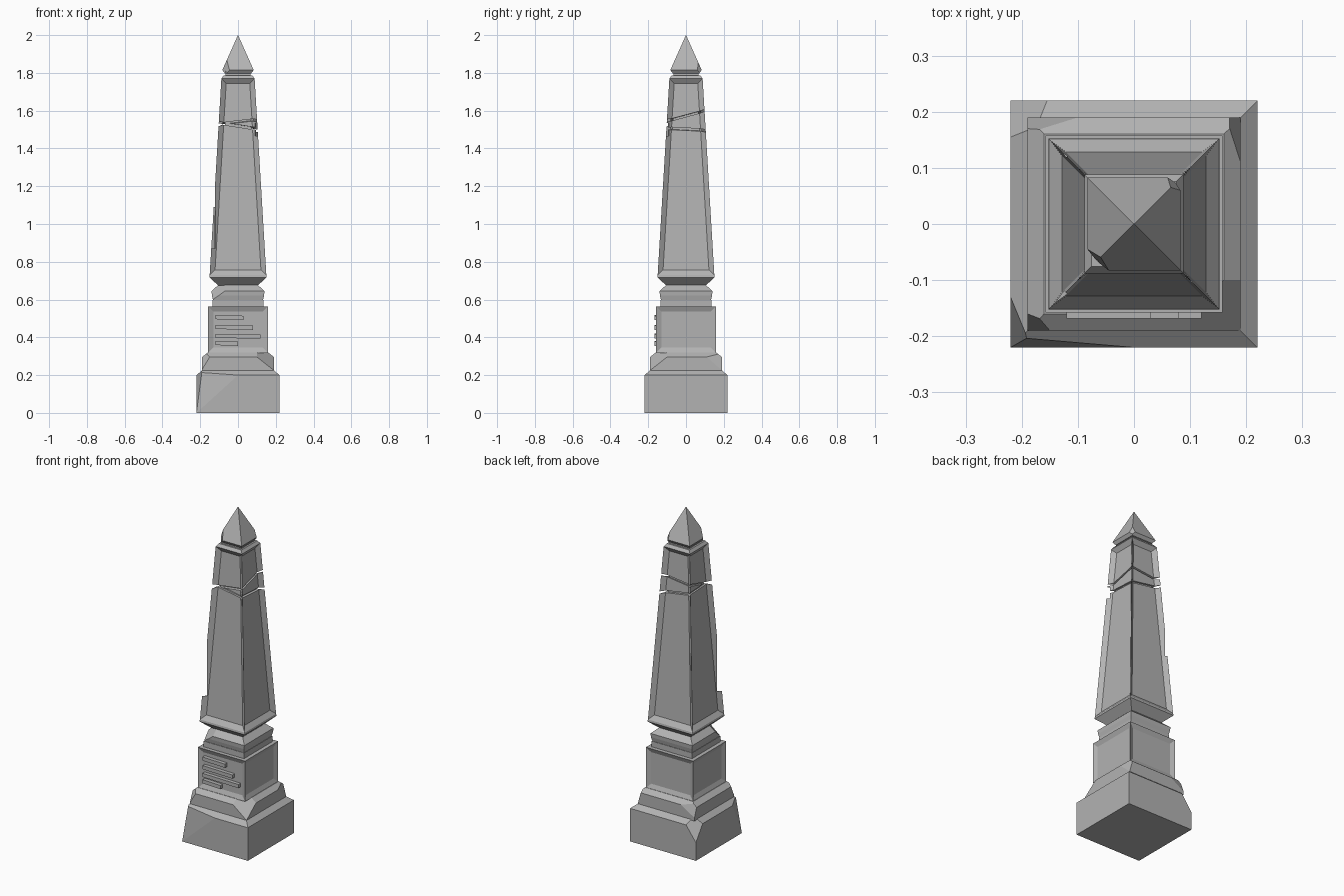
import bpy, bmesh
from math import radians
from mathutils import Vector, Matrix

if "Cube" in bpy.data.objects:
    bpy.data.objects.remove(bpy.data.objects["Cube"], do_unlink=True)

stone = bpy.data.materials.new("grey stone")
stone.use_nodes = True
GREY = (0.45, 0.45, 0.45, 1)
stone.diffuse_color = GREY
stone.node_tree.nodes["Principled BSDF"].inputs["Base Color"].default_value = GREY


def finish(bm, name):
    bmesh.ops.recalc_face_normals(bm, faces=bm.faces)
    mesh = bpy.data.meshes.new(name)
    bm.to_mesh(mesh)
    bm.free()
    mesh.materials.append(stone)
    ob = bpy.data.objects.new(name, mesh)
    bpy.context.scene.collection.objects.link(ob)
    return ob


def chip(bm, a, b, c):
    """Slice off everything outside the plane through three points."""
    a, b, c = Vector(a), Vector(b), Vector(c)
    n = (b - a).cross(c - a).normalized()
    if n.x * a.x + n.y * a.y < 0:
        n = -n
    bmesh.ops.bisect_plane(bm, geom=bm.verts[:] + bm.edges[:] + bm.faces[:],
                           plane_co=a, plane_no=n, clear_outer=True)
    bmesh.ops.holes_fill(bm, edges=[e for e in bm.edges if e.is_boundary])


def stack(name, rings, chips=(), panel=None):
    """Square tower from (height, half width) rings, with chips and sunk panels."""
    bm = bmesh.new()
    loops = []
    for z, w in rings:
        loops.append([bm.verts.new((sx * w, sy * w, z))
                      for sx, sy in ((-1, -1), (1, -1), (1, 1), (-1, 1))])
    for lo, hi in zip(loops, loops[1:]):
        for i in range(4):
            j = (i + 1) % 4
            bm.faces.new((lo[i], lo[j], hi[j], hi[i]))
    bm.faces.new(loops[0][::-1])
    bm.faces.new(loops[-1])
    bm.normal_update()
    for points in chips:
        chip(bm, *points)
    if panel:
        border, depth = panel
        tall = max(f.calc_area() for f in bm.faces if abs(f.normal.z) < 0.3)
        sides = [f for f in bm.faces if abs(f.normal.z) < 0.3 and f.calc_area() > tall * 0.9]
        bmesh.ops.inset_individual(bm, faces=sides, thickness=border, use_even_offset=True)
        for f in sides:
            shift = Vector((f.normal.x, f.normal.y, 0)).normalized() * -depth
            bmesh.ops.translate(bm, verts=f.verts, vec=shift)
    return finish(bm, name)


def carve(target, name, centre, size, rot):
    """Cut a turned box out of the target."""
    bm = bmesh.new()
    bmesh.ops.create_cube(bm, size=1)
    turn = Matrix.Identity(4)
    for axis, angle in zip("XYZ", rot):
        turn = Matrix.Rotation(radians(angle), 4, axis) @ turn
    bm.transform(Matrix.Translation(centre) @ turn @ Matrix.Diagonal((*size, 1)))
    cutter = finish(bm, name)
    cutter.hide_render = True
    cutter.hide_viewport = True
    mod = target.modifiers.new(name, "BOOLEAN")
    mod.operation, mod.solver, mod.object = "DIFFERENCE", "EXACT", cutter


# Stepped foot with broken corners
stack("base_block", [(0, 0.22), (0.2, 0.22), (0.225, 0.19)], [
    ((-0.22, -0.22, 0), (0, -0.22, 0.2), (-0.19, -0.205, 0.2)),
    ((-0.22, -0.22, 0), (-0.22, -0.13, 0.2), (-0.195, -0.2, 0.2)),
    ((-0.22, 0.155, 0.2), (-0.155, 0.22, 0.2), (-0.22, 0.22, 0.11)),
])
stack("plinth", [(0.22, 0.19), (0.296, 0.19), (0.32, 0.16)], [
    ((0.19, -0.1, 0.296), (0.1, -0.19, 0.296), (0.19, -0.19, 0.225)),
    ((0.19, 0.11, 0.296), (0.17, 0.19, 0.296), (0.19, 0.19, 0.225)),
    ((-0.19, 0.17, 0.296), (-0.1, 0.19, 0.296), (-0.19, 0.19, 0.24)),
    ((-0.19, -0.16, 0.296), (-0.15, -0.19, 0.296), (-0.19, -0.19, 0.23)),
])

# Panelled pedestal and its carved bars
stack("pedestal", [(0.318, 0.158), (0.563, 0.158)], panel=(0.027, 0.012))
bars = [(-0.12, 0.03, 0.507), (-0.12, 0.08, 0.455), (-0.12, 0.12, 0.408), (-0.12, 0.0, 0.37)]
for i, (x0, x1, z) in enumerate(bars):
    bm = bmesh.new()
    bmesh.ops.create_cube(bm, size=1)
    bm.transform(Matrix.Translation(((x0 + x1) / 2, -0.155, z))
                 @ Matrix.Diagonal((x1 - x0, 0.026, 0.022, 1)))
    for v in bm.verts:
        if v.co.x > x0 + 0.01:
            v.co.z -= 0.004
    finish(bm, f"raised_bar_{i + 1}")
stack("pedestal_cap", [(0.56, 0.135), (0.597, 0.135)])

# Pinched neck below the shaft
stack("neck_moulding", [(0.595, 0.132), (0.622, 0.138), (0.645, 0.14), (0.677, 0.105)], [
    ((-0.14, -0.08, 0.645), (-0.07, -0.14, 0.645), (-0.125, -0.125, 0.615)),
])

# Tapered shaft with sunk panels, cracks and worn edges
shaft = stack("shaft", [(0.675, 0.105), (0.718, 0.152), (0.73, 0.15),
                        (1.77, 0.088), (1.787, 0.076)], panel=(0.027, 0.02))
carve(shaft, "lower_crack", (0, 0, 1.515), (0.4, 0.4, 0.013), (-3, 9, 0))
carve(shaft, "upper_crack", (0, 0, 1.563), (0.4, 0.4, 0.011), (15, -7, 0))
carve(shaft, "front_corner_chip", (0.128, -0.128, 1.5), (0.1, 0.1, 0.07), (0, 0, 45))
carve(shaft, "long_edge_chip", (-0.157, -0.157, 1.12), (0.1, 0.1, 0.5), (0, 0, 45))
carve(shaft, "back_edge_chip", (-0.155, 0.155, 1.24), (0.09, 0.1, 0.3), (0, 0, 45))
stack("shaft_core", [(0.72, 0.115), (1.76, 0.056)])

# Pointed top
stack("top_neck", [(1.78, 0.066), (1.81, 0.066)])
stack("pyramid_cap", [(1.797, 0.07), (1.815, 0.083), (2.0, 0.0006)], [
    ((-0.083, -0.045, 1.815), (-0.045, -0.083, 1.815), (-0.06, -0.06, 1.86)),
    ((0.083, 0.06, 1.815), (0.06, 0.083, 1.815), (0.066, 0.066, 1.85)),
])
